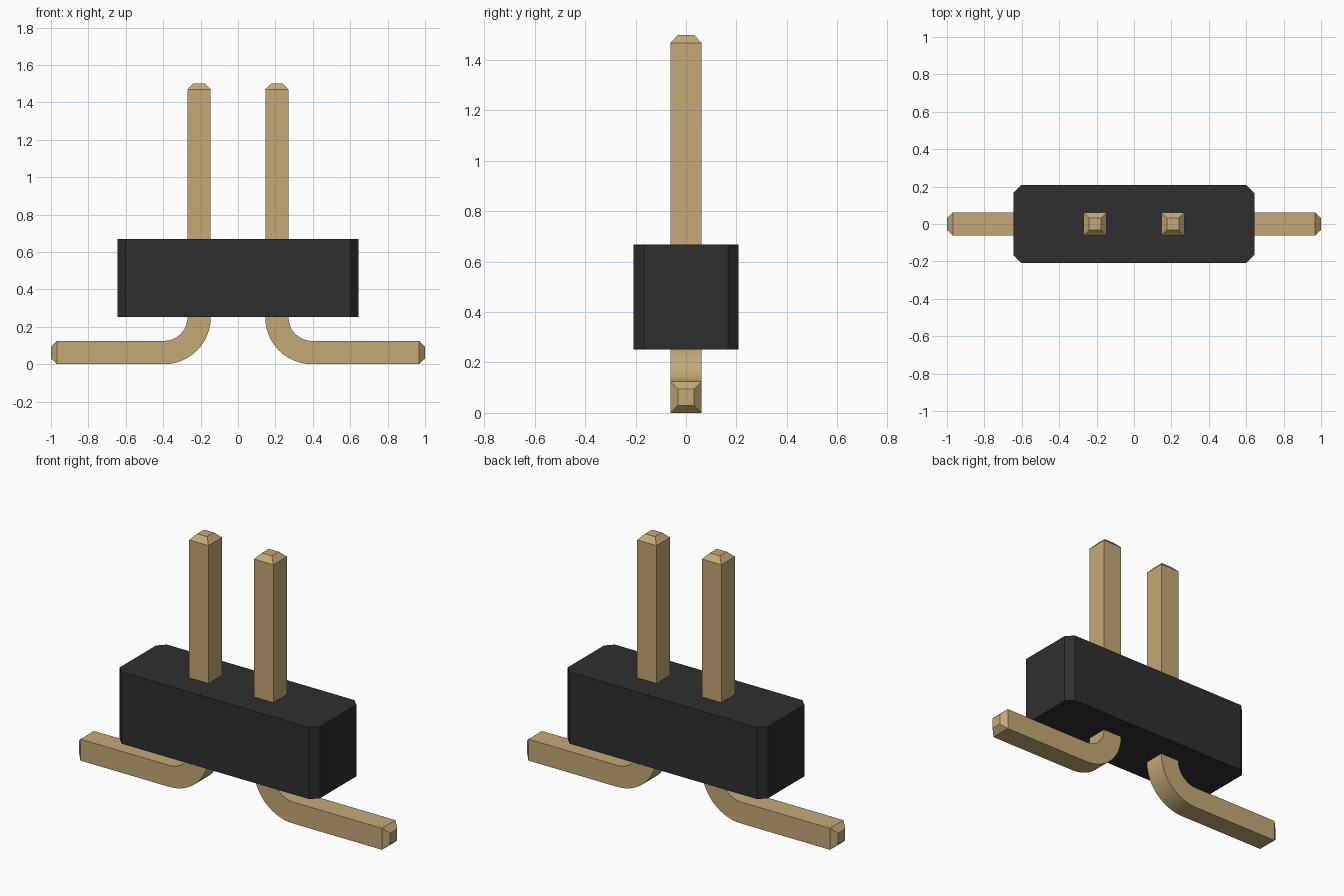
import bpy
import bmesh
from math import sin, cos, pi, radians

if "Cube" in bpy.data.objects:
    bpy.data.objects.remove(bpy.data.objects["Cube"], do_unlink=True)


def make_material(name, color):
    mat = bpy.data.materials.new(name)
    mat.use_nodes = True
    mat.diffuse_color = color
    bsdf = next(n for n in mat.node_tree.nodes if n.type == "BSDF_PRINCIPLED")
    bsdf.inputs["Base Color"].default_value = color
    return mat


def finish(bm, name, mat):
    bmesh.ops.recalc_face_normals(bm, faces=bm.faces)
    mesh = bpy.data.meshes.new(name)
    bm.to_mesh(mesh)
    bm.free()
    mesh.materials.append(mat)
    obj = bpy.data.objects.new(name, mesh)
    bpy.context.collection.objects.link(obj)
    return obj


gold = make_material("gold", (0.55, 0.40, 0.18, 1))
black = make_material("black_plastic", (0.028, 0.028, 0.028, 1))

HALF = 0.0623     # half thickness of a pin
TIP = 0.032       # half width and length of the chamfered tip
PIN_X = 0.208
TOP = 1.5
BEND = 0.1875     # centreline bend radius
STEPS = 12


# Housing block with chamfered vertical corners
bm = bmesh.new()
bmesh.ops.create_cube(bm, size=1)
for v in bm.verts:
    v.co.x *= 1.286
    v.co.y *= 0.416
    v.co.z = 0.46 + v.co.z * 0.416
upright = [e for e in bm.edges if abs(e.verts[0].co.z - e.verts[1].co.z) > 0.1]
bmesh.ops.bevel(bm, geom=upright, offset=0.041, offset_type="OFFSET",
                segments=1, affect="EDGES")
finish(bm, "housing", black)


# Pins: a square section swept down, round the bend and outwards
def make_pin(name, side):
    corner_x, corner_z = PIN_X + BEND, HALF + BEND
    # each station: x, z, turn angle, half size
    path = [(PIN_X, TOP, 0, TIP), (PIN_X, TOP - TIP, 0, HALF)]
    for i in range(STEPS + 1):
        a = pi / 2 * i / STEPS
        path.append((corner_x - BEND * cos(a), corner_z - BEND * sin(a), a, HALF))
    path += [(1 - TIP, HALF, pi / 2, HALF), (1, HALF, pi / 2, TIP)]

    bm = bmesh.new()
    rings = []
    for x, z, a, h in path:
        rings.append([bm.verts.new((side * (x + u * h * cos(a)), v * h,
                                    z + u * h * sin(a)))
                      for u, v in ((-1, -1), (1, -1), (1, 1), (-1, 1))])
    for r, s in zip(rings, rings[1:]):
        for i in range(4):
            j = (i + 1) % 4
            bm.faces.new((r[i], r[j], s[j], s[i]))
    bm.faces.new(rings[0])
    bm.faces.new(rings[-1])
    obj = finish(bm, name, gold)
    bpy.ops.object.select_all(action="DESELECT")
    obj.select_set(True)
    bpy.context.view_layer.objects.active = obj
    bpy.ops.object.shade_smooth_by_angle(angle=radians(30))


for name, side in (("left_pin", 1), ("right_pin", -1)):
    make_pin(name, side)
